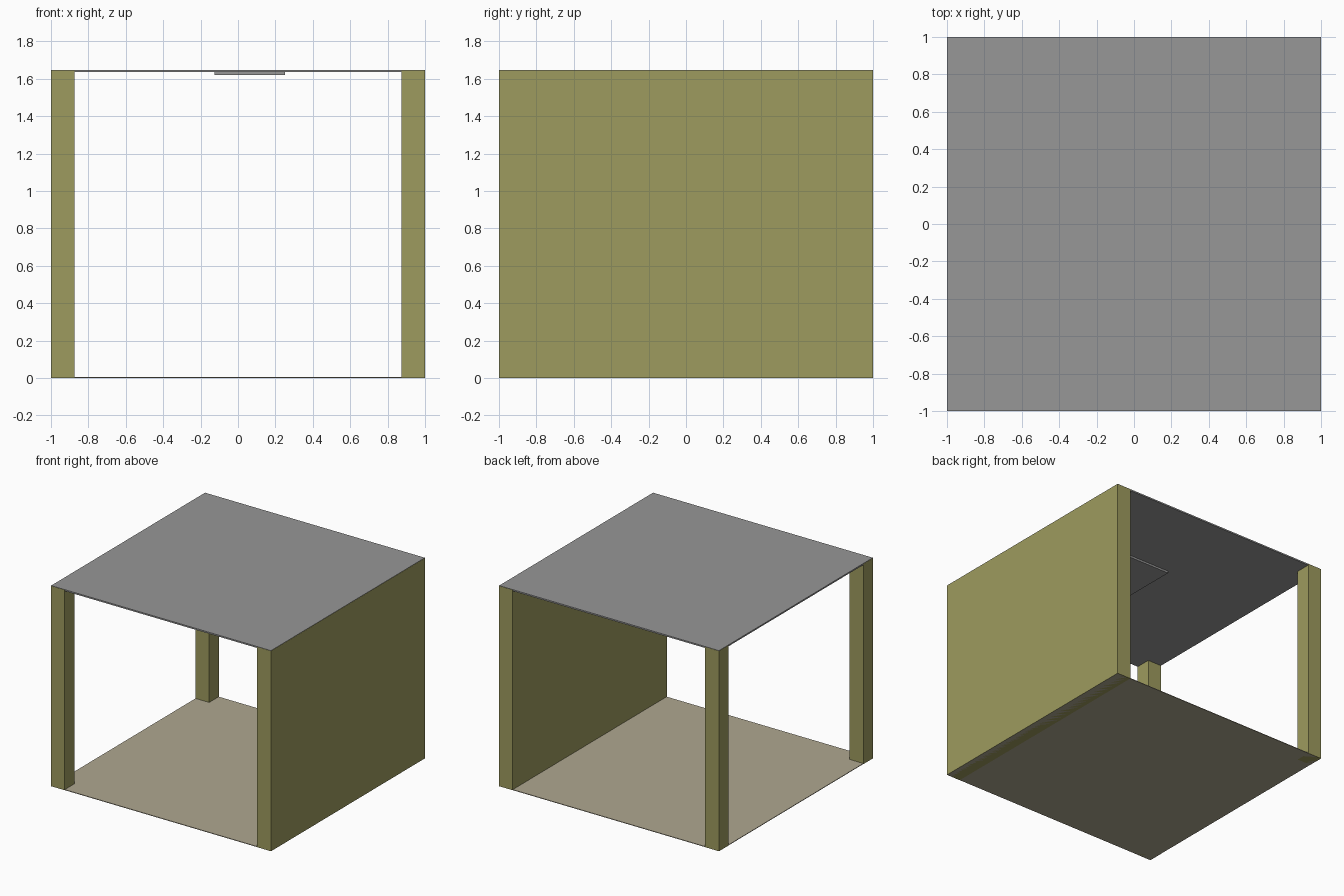
import bpy

if "Cube" in bpy.data.objects:
    bpy.data.objects.remove(bpy.data.objects["Cube"])


def material(name, rgb):
    # sRGB 0-255 to linear
    lin = [((c / 255 + 0.055) / 1.055) ** 2.4 for c in rgb]
    m = bpy.data.materials.new(name)
    m.diffuse_color = (*lin, 1.0)
    m.use_nodes = True
    m.node_tree.nodes["Principled BSDF"].inputs["Base Color"].default_value = m.diffuse_color
    return m


def box(name, lo, hi, mat):
    bpy.ops.mesh.primitive_cube_add(size=1)
    ob = bpy.context.object
    ob.name = name
    for v in ob.data.vertices:
        v.co = [(l + h) / 2 + c * (h - l) for l, h, c in zip(lo, hi, v.co)]
    ob.data.materials.append(mat)
    return ob


olive = material("olive wall", (157, 155, 94))
grey = material("grey roof", (151, 151, 151))
beige = material("beige floor", (175, 167, 144))

T = 0.125        # wall and post thickness
TOP = 1.645      # wall and post height
CEIL = 1.636     # roof underside

# Floor and roof slabs
box("floor", (-0.999, -0.999, 0), (0.999, 0.999, 0.005), beige)
box("roof", (-0.999, -0.999, CEIL), (0.999, 0.999, TOP + 0.003), grey)

# Solid wall on the right, two posts on the left
box("right_wall", (1 - T, -1, 0), (1, 1, TOP), olive)
box("front_left_post", (-1, -1, 0), (-1 + T, -1 + T, TOP), olive)
box("back_left_post", (-1, 1 - T, 0), (-1 + T, 1, TOP), olive)

# Thin panel under the ceiling
box("ceiling_panel", (-0.125, -0.25, 1.62), (0.25, 0.25, CEIL), grey)
